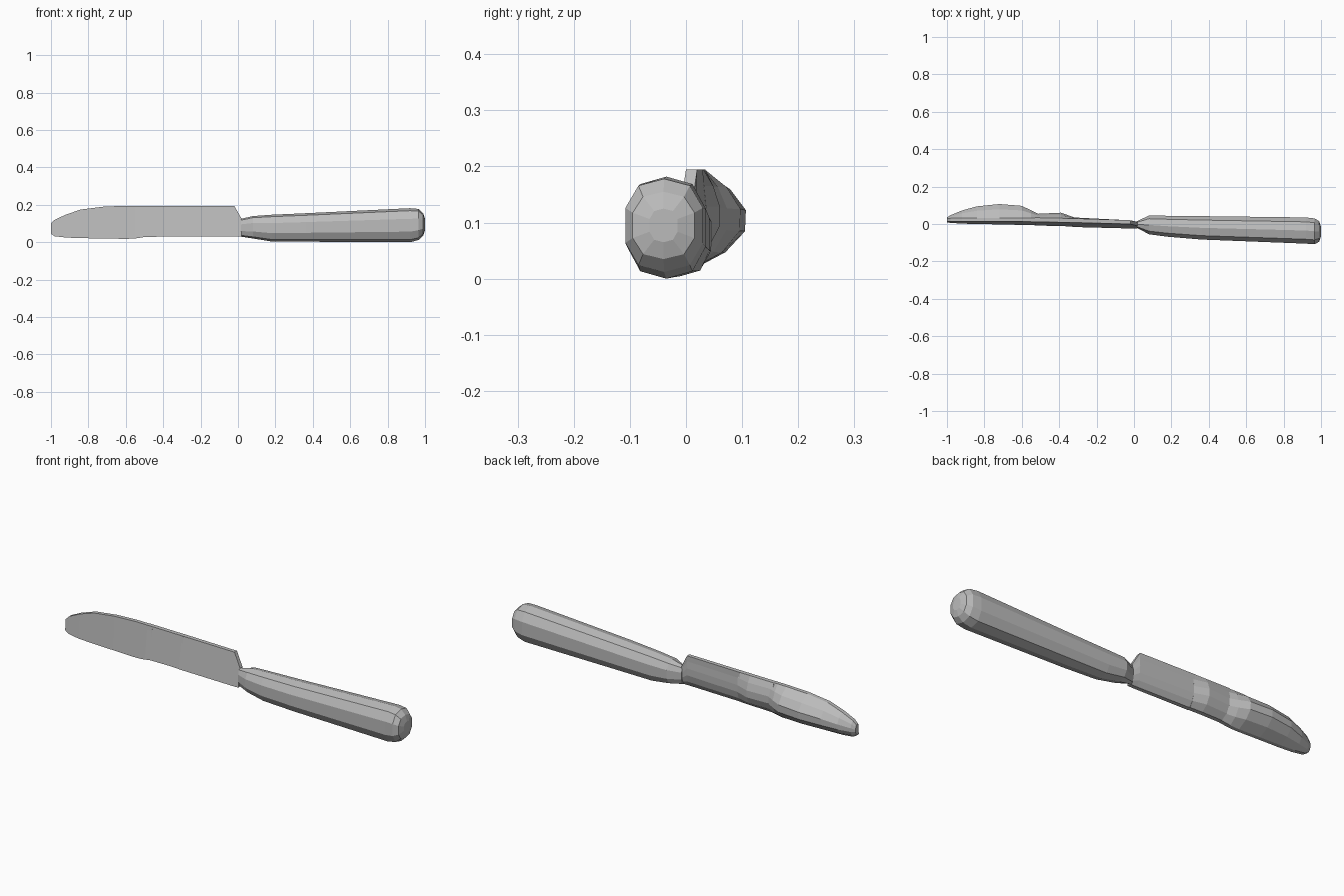
import bpy, bmesh, math

cube = bpy.data.objects.get("Cube")
if cube:
    bpy.data.objects.remove(cube)

grey = bpy.data.materials.new("plain grey")
grey.use_nodes = True
GREY = (0.5, 0.5, 0.5, 1)
grey.diffuse_color = GREY
grey.node_tree.nodes["Principled BSDF"].inputs["Base Color"].default_value = GREY


def loft(name, rings):
    """Join equal-sized rings of points into a closed, flat-shaded solid."""
    bm = bmesh.new()
    loops = [[bm.verts.new(p) for p in ring] for ring in rings]
    for a, b in zip(loops, loops[1:]):
        for i in range(len(a)):
            j = (i + 1) % len(a)
            bm.faces.new((a[i], a[j], b[j], b[i]))
    bm.faces.new(loops[0])
    bm.faces.new(loops[-1])
    bmesh.ops.recalc_face_normals(bm, faces=bm.faces)
    mesh = bpy.data.meshes.new(name)
    bm.to_mesh(mesh)
    bm.free()
    mesh.materials.append(grey)
    obj = bpy.data.objects.new(name, mesh)
    bpy.context.collection.objects.link(obj)
    return obj


def oval(x, y0, y1, z0, z1, sides=10):
    """Faceted oval cross-section filling the given box."""
    ring = []
    for i in range(sides):
        a = 2 * math.pi * (i + 0.5) / sides
        c, s = math.cos(a), math.sin(a) / math.cos(math.pi / sides) ** 0.5
        c = math.copysign(abs(c) ** 0.85, c) / math.cos(math.pi / sides) ** 0.85
        s = max(-1, min(1, math.copysign(abs(s) ** 0.85, s)))
        ring.append((x, (y0 + y1) / 2 + c * (y1 - y0) / 2,
                     (z0 + z1) / 2 + s * (z1 - z0) / 2))
    return ring


def blade_section(x, z0, z1, front0, front1, spine, bulge):
    """Flat leaning front, with a back that swells between edge and spine."""
    ring = [(x, front0, z0), (x, front1, z1)]
    for t in (1, 0.82, 0.6, 0.38, 0.16, 0):
        base = front0 + (front1 - front0) * t + spine
        swell = math.sin(math.pi * t) ** 0.8 if 0 < t < 1 else 0
        ring.append((x, base + max(0, bulge - base) * swell,
                     z0 + (z1 - z0) * t))
    return ring


# Tapered handle with a rounded butt: x, y range, z range
loft("handle", [oval(*s) for s in (
    (0.015, -0.02, 0.015, 0.03, 0.125),
    (0.08, -0.055, 0.045, 0.02, 0.14),
    (0.18, -0.068, 0.044, 0.004, 0.147),
    (0.36, -0.083, 0.042, 0.003, 0.155),
    (0.92, -0.105, 0.035, 0.0, 0.182),
    (0.965, -0.108, 0.03, 0.012, 0.178),
    (0.99, -0.095, 0.015, 0.035, 0.155),
    (1.0, -0.065, -0.015, 0.065, 0.125))])

# Blade beside the handle, cut back at the heel
loft("blade_base", [blade_section(*s) for s in (
    (-0.33, 0.03, 0.195, -0.016, 0.008, 0.022, 0.036),
    (-0.02, 0.03, 0.195, -0.024, 0.0, 0.02, 0.02),
    (0.018, 0.03, 0.128, -0.024, -0.01, 0.02, 0.012))])

# Middle of the blade, with a low swelling on its back
loft("blade_middle", [blade_section(*s) for s in (
    (-0.53, 0.028, 0.195, -0.008, 0.012, 0.022, 0.055),
    (-0.39, 0.03, 0.195, -0.011, 0.009, 0.022, 0.062),
    (-0.32, 0.03, 0.195, -0.014, 0.007, 0.022, 0.036))])

# Curved tip with the large swelling on its back
loft("blade_tip", [blade_section(*s) for s in (
    (-1.0, 0.045, 0.1, 0.008, 0.013, 0.015, 0.036),
    (-0.98, 0.032, 0.12, 0.006, 0.013, 0.018, 0.048),
    (-0.92, 0.025, 0.148, 0.002, 0.013, 0.02, 0.074),
    (-0.84, 0.022, 0.175, 0.0, 0.013, 0.02, 0.097),
    (-0.72, 0.02, 0.19, -0.002, 0.013, 0.02, 0.11),
    (-0.6, 0.018, 0.195, -0.005, 0.013, 0.02, 0.1),
    (-0.55, 0.02, 0.195, -0.006, 0.012, 0.02, 0.075),
    (-0.5, 0.028, 0.195, -0.008, 0.011, 0.02, 0.05))])
